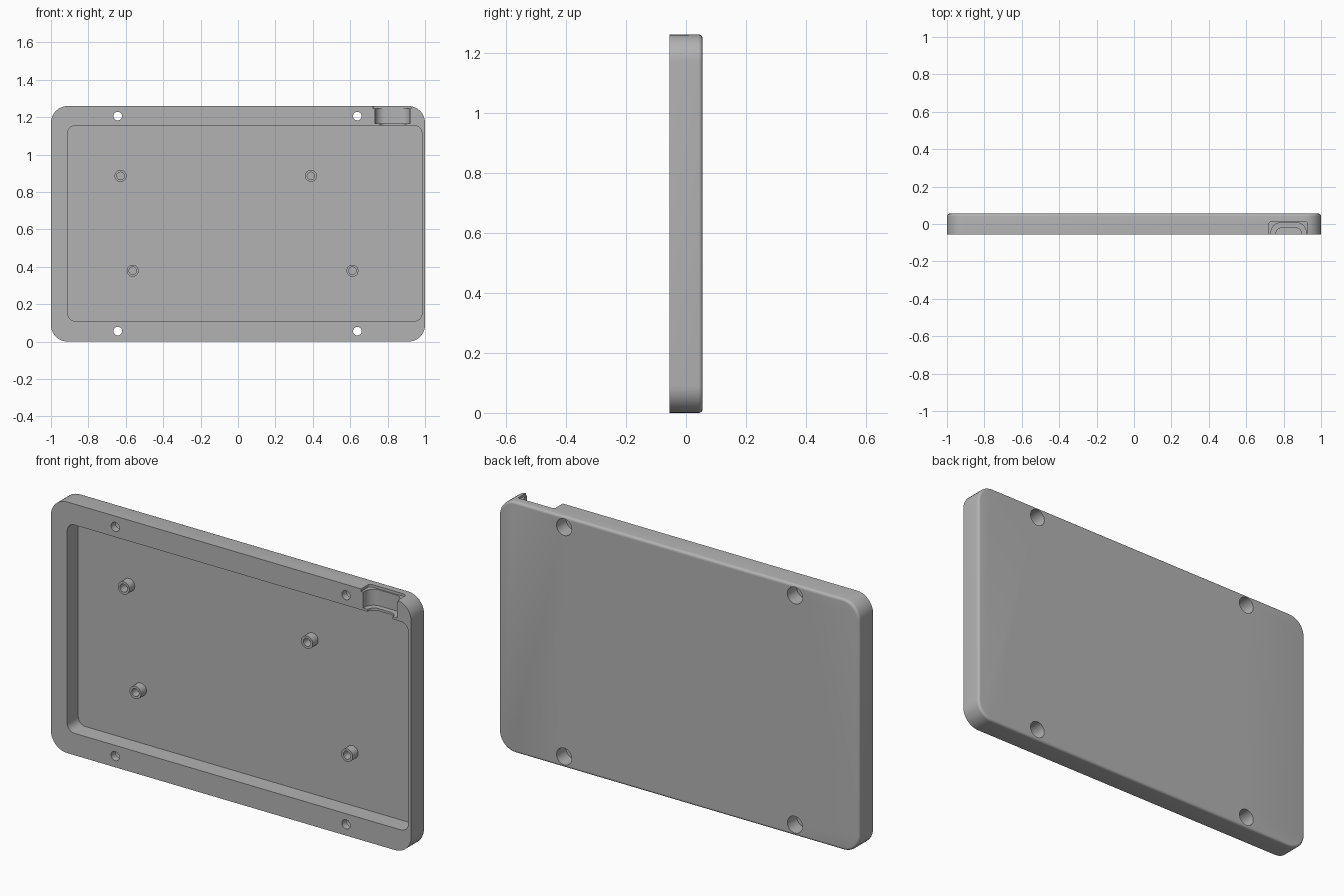
import bpy, bmesh, math
from mathutils import Vector

old = bpy.data.objects.get("Cube")
if old:
    bpy.data.objects.remove(old, do_unlink=True)

grey = bpy.data.materials.new("mid_grey")
grey.use_nodes = True
colour = (0.45, 0.45, 0.45, 1)
grey.diffuse_color = colour
grey.node_tree.nodes["Principled BSDF"].inputs["Base Color"].default_value = colour

FRONT, BACK, FLOOR = -0.055, 0.055, 0.033


def rounded_rect(u0, u1, v0, v1, r, n=10):
    """Outline of a rectangle with rounded corners."""
    corners = [(u1 - r, v1 - r), (u0 + r, v1 - r), (u0 + r, v0 + r), (u1 - r, v0 + r)]
    pts = []
    for k, (cu, cv) in enumerate(corners):
        for i in range(n + 1):
            a = (k + i / n) * math.pi / 2
            pts.append((cu + r * math.cos(a), cv + r * math.sin(a)))
    return pts


def circle(u, v, r, n=32):
    return [(u + r * math.cos(2 * math.pi * i / n), v + r * math.sin(2 * math.pi * i / n))
            for i in range(n)]


def prism(name, outline, start, end, axis="y", fillet=0):
    """Extrude an outline along y (outline in x, z) or z (outline in x, y)."""
    def place(u, v, d):
        return Vector((u, d, v)) if axis == "y" else Vector((u, v, d))
    bm = bmesh.new()
    bm.faces.new([bm.verts.new(place(u, v, start)) for u, v in outline])
    out = bmesh.ops.extrude_face_region(bm, geom=bm.faces[:])
    moved = [g for g in out["geom"] if isinstance(g, bmesh.types.BMVert)]
    bmesh.ops.translate(bm, verts=moved, vec=place(0, 0, end - start))
    bmesh.ops.recalc_face_normals(bm, faces=bm.faces[:])
    if fillet:
        rim = [e for e in bm.edges if all(v in moved for v in e.verts)]
        bmesh.ops.bevel(bm, geom=rim, offset=fillet, segments=5, profile=0.5,
                        affect="EDGES", clamp_overlap=True)
    mesh = bpy.data.meshes.new(name)
    bm.to_mesh(mesh)
    bm.free()
    mesh.materials.append(grey)
    ob = bpy.data.objects.new(name, mesh)
    bpy.context.collection.objects.link(ob)
    return ob


def activate(ob):
    bpy.ops.object.select_all(action="DESELECT")
    ob.select_set(True)
    bpy.context.view_layer.objects.active = ob


def cut(target, cutter):
    cutter.hide_render = True
    mod = target.modifiers.new("cut", "BOOLEAN")
    mod.operation, mod.solver, mod.object = "DIFFERENCE", "EXACT", cutter
    activate(target)
    bpy.ops.object.modifier_apply(modifier=mod.name)
    bpy.data.objects.remove(cutter, do_unlink=True)


def smooth(ob):
    activate(ob)
    bpy.ops.object.shade_smooth_by_angle(angle=math.radians(30))


# Shell with a filleted back rim and a shallow tray opening at the front
shell = prism("case_shell", rounded_rect(-1, 1, 0, 1.26, 0.09), FRONT, BACK, fillet=0.013)
cut(shell, prism("tray_cutter", rounded_rect(-0.91, 0.983, 0.11, 1.155, 0.04), -0.2, FLOOR))

# Screw holes, counterbored from the back
for x in (-0.643, 0.638):
    for z in (0.056, 1.206):
        cut(shell, prism("hole_cutter", circle(x, z, 0.023), -0.2, 0.2))
        cut(shell, prism("counterbore_cutter", circle(x, z, 0.042), -0.02, 0.2))

# Stepped connector notch in the top edge: mouth, body, and inner opening
for x0, x1, depth, radius, z0, z1 in (
        (0.722, 0.926, 0.012, 0.012, 1.247, 1.4),
        (0.733, 0.92, 0.006, 0.05, 1.167, 1.3),
        (0.758, 0.897, -0.02, 0.035, 1.1, 1.2)):
    cut(shell, prism("notch_cutter", rounded_rect(x0, x1, -0.3, depth, radius), z0, z1, axis="z"))
smooth(shell)

# Hollow mounting posts on the tray floor
for i, (x, z) in enumerate(((-0.628, 0.886), (0.39, 0.886), (-0.563, 0.379), (0.612, 0.379))):
    post = prism(f"mounting_post_{i + 1}", circle(x, z, 0.032), -0.01, FLOOR + 0.004)
    cut(post, prism("bore_cutter", circle(x, z, 0.02), -0.2, 0.2))
    smooth(post)
